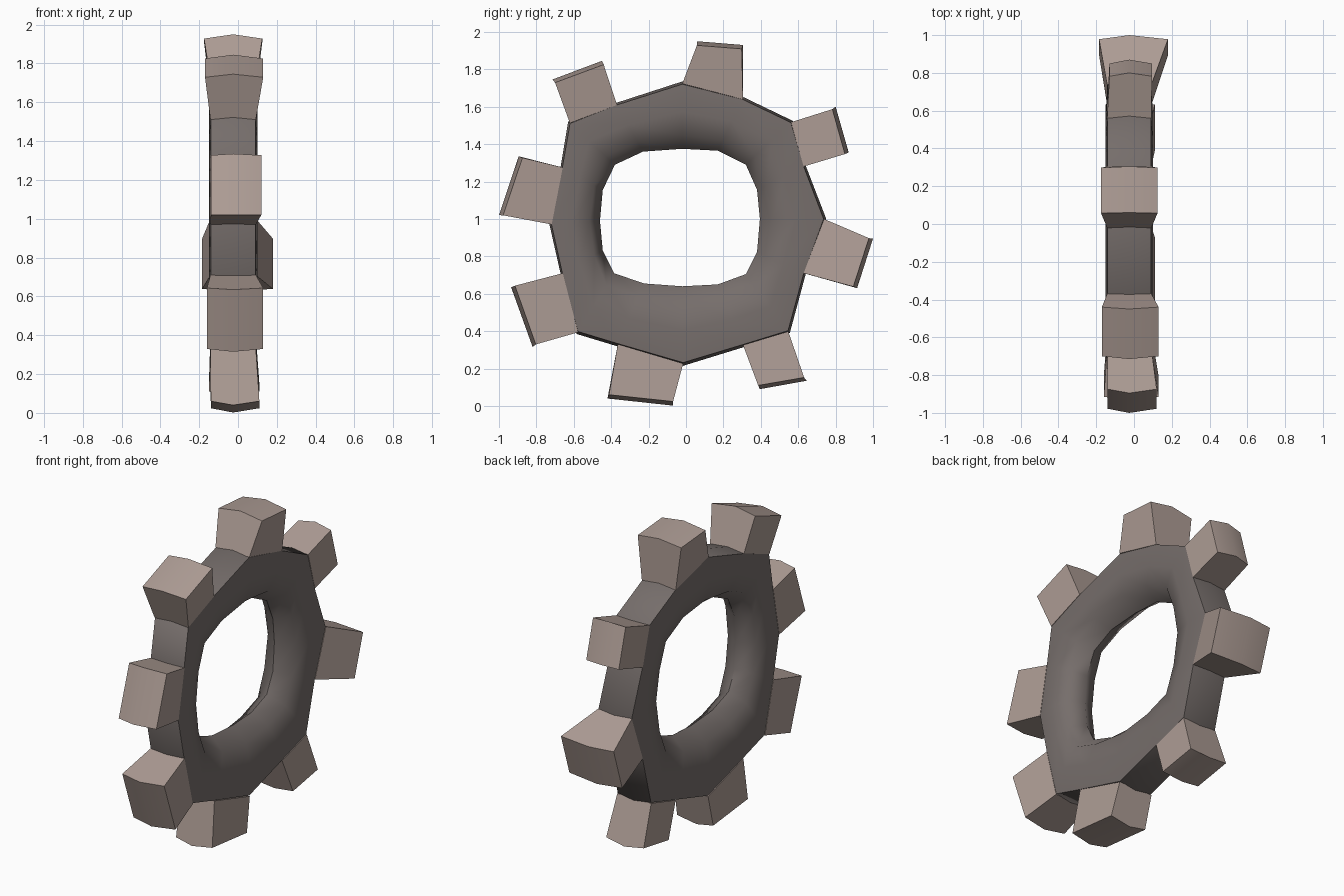
import bpy, bmesh, math
from mathutils import Vector

if "Cube" in bpy.data.objects:
    bpy.data.objects.remove(bpy.data.objects["Cube"])

XC = -0.025                      # middle plane of the wheel
CENTRE = Vector((-0.02, 1.0))    # hole centre in (y, z)


def material(name, rgb):
    m = bpy.data.materials.new(name)
    m.diffuse_color = (*rgb, 1)
    m.use_nodes = True
    m.node_tree.nodes["Principled BSDF"].inputs["Base Color"].default_value = m.diffuse_color
    return m


RING = material("dark taupe", (0.18, 0.155, 0.147))
TOOTH = material("light taupe", (0.42, 0.335, 0.30))

# uneven outer rim and rounded hole, clockwise from the top, as (y, z)
OUTER = [(-.02, 1.735), (.31, 1.65), (.57, 1.525), (.64, 1.285),
         (.75, 1.0), (.64, .705), (.555, .39), (.31, .315),
         (-.015, .215), (-.37, .32), (-.585, .385), (-.67, .705),
         (-.73, .97), (-.67, 1.28), (-.63, 1.52), (-.375, 1.62)]
INNER = [(-.02, 1.375), (.17, 1.365), (.32, 1.29), (.38, 1.155),
         (.395, 1.0), (.38, .825), (.32, .705), (.17, .65),
         (-.02, .64), (-.225, .655), (-.385, .71), (-.445, .83),
         (-.46, .99), (-.445, 1.155), (-.38, 1.29), (-.23, 1.36)]
# ring cross-section: (share of the way from rim to hole, x offset)
SECTION = [(0, 0), (.04, .115), (.45, .125), (.8, .095), (1, 0),
           (.8, -.095), (.45, -.125), (.04, -.115)]
# tooth tips: two (y, z) corners, then left and right x
TIPS = [((.06, 1.95), (.305, 1.93), -.175, .125),
        ((.80, 1.60), (.87, 1.355), -.13, .095),
        ((1.0, .895), (.915, .63), -.185, .18),
        ((.645, .135), (.395, .09), -.15, .11),
        ((-.07, .002), (-.42, .04), -.14, .11),
        ((-.82, .315), (-.935, .635), -.16, .13),
        ((-1.0, 1.02), (-.895, 1.335), -.14, .12),
        ((-.715, 1.745), (-.45, 1.845), -.17, .13)]


def finish(bm, name, mat, angle):
    bmesh.ops.recalc_face_normals(bm, faces=bm.faces)
    me = bpy.data.meshes.new(name)
    bm.to_mesh(me)
    bm.free()
    me.materials.append(mat)
    ob = bpy.data.objects.new(name, me)
    bpy.context.collection.objects.link(ob)
    bpy.ops.object.select_all(action='DESELECT')
    ob.select_set(True)
    bpy.context.view_layer.objects.active = ob
    bpy.ops.object.shade_smooth_by_angle(angle=math.radians(angle))


# ring body
bm = bmesh.new()
loops = []
for o, i in zip(OUTER, INNER):
    o, i = Vector(o), Vector(i)
    loops.append([bm.verts.new((XC + x, *o.lerp(i, t))) for t, x in SECTION])
n, s = len(loops), len(SECTION)
for a in range(n):
    for b in range(s):
        A, B = loops[a], loops[(a + 1) % n]
        bm.faces.new((A[b], A[(b + 1) % s], B[(b + 1) % s], B[b]))
finish(bm, "ring_body", RING, 60)

# teeth: flared blocks with a shallow ridge along the tip
for k, (ta, tb, xl, xr) in enumerate(TIPS):
    bm = bmesh.new()
    grid = []
    for base, tip in ((OUTER[2 * k], ta), (OUTER[2 * k + 1], tb)):
        base, tip = Vector(base), Vector(tip)
        back = (CENTRE - base).normalized() * .012
        drop = (CENTRE - tip).normalized() * .022
        low = [bm.verts.new((x, *(base + back))) for x in (XC - .117, XC, XC + .117)]
        top = [bm.verts.new((x, *(tip + d)))
               for x, d in ((xl, drop), (XC, drop * 0), (xr, drop))]
        grid.append(low + top[::-1])      # closed six-sided profile
    A, B = grid
    bm.faces.new(A)
    bm.faces.new(B[::-1])
    for j in range(6):
        bm.faces.new((A[j], B[j], B[(j + 1) % 6], A[(j + 1) % 6]))
    finish(bm, f"tooth_{k + 1}", TOOTH, 40)
